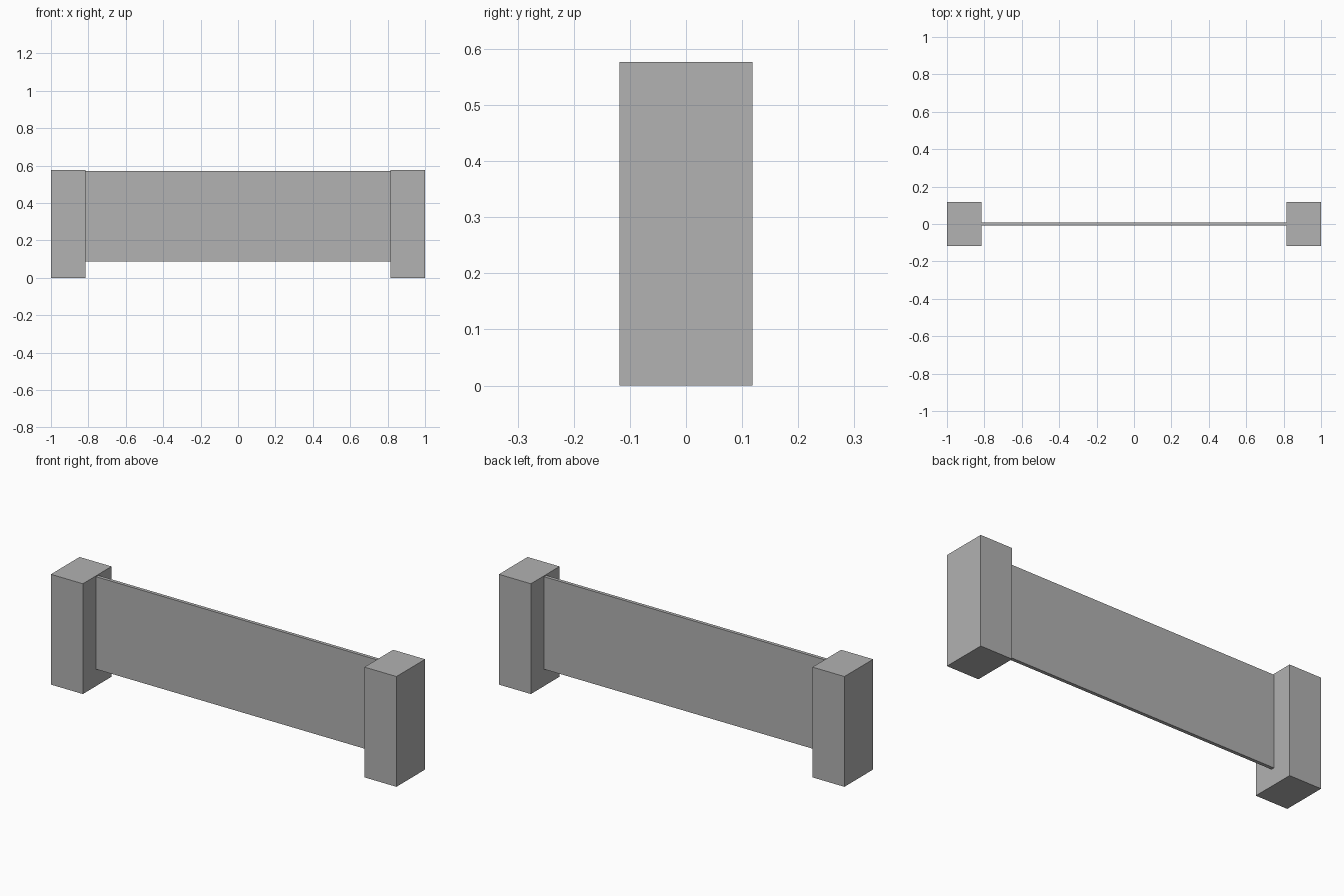
import bpy

# Remove the default cube
cube = bpy.data.objects.get("Cube")
if cube:
    bpy.data.objects.remove(cube, do_unlink=True)

# One plain grey for everything
grey = bpy.data.materials.new("plain_grey")
grey.use_nodes = True
color = (0.445, 0.445, 0.445, 1)
grey.diffuse_color = color
grey.node_tree.nodes["Principled BSDF"].inputs["Base Color"].default_value = color


def box(name, size, center):
    """Flat-faced box with its size applied to the mesh."""
    bpy.ops.mesh.primitive_cube_add(size=1, location=center)
    obj = bpy.context.object
    obj.name = obj.data.name = name
    obj.scale = size
    bpy.ops.object.transform_apply(location=False, rotation=False, scale=True)
    obj.data.materials.append(grey)
    return obj


post_width, post_depth, height = 0.185, 0.237, 0.577
panel_bottom, panel_top, panel_depth = 0.088, 0.572, 0.018

# End posts
for name, side in (("left_post", 1), ("right_post", -1)):
    box(name, (post_width, post_depth, height),
        (side * (1 - post_width / 2), 0, height / 2))

# Thin panel spanning between the posts
box("panel", (2 - 2 * post_width, panel_depth, panel_top - panel_bottom),
    (0, 0, (panel_top + panel_bottom) / 2))
